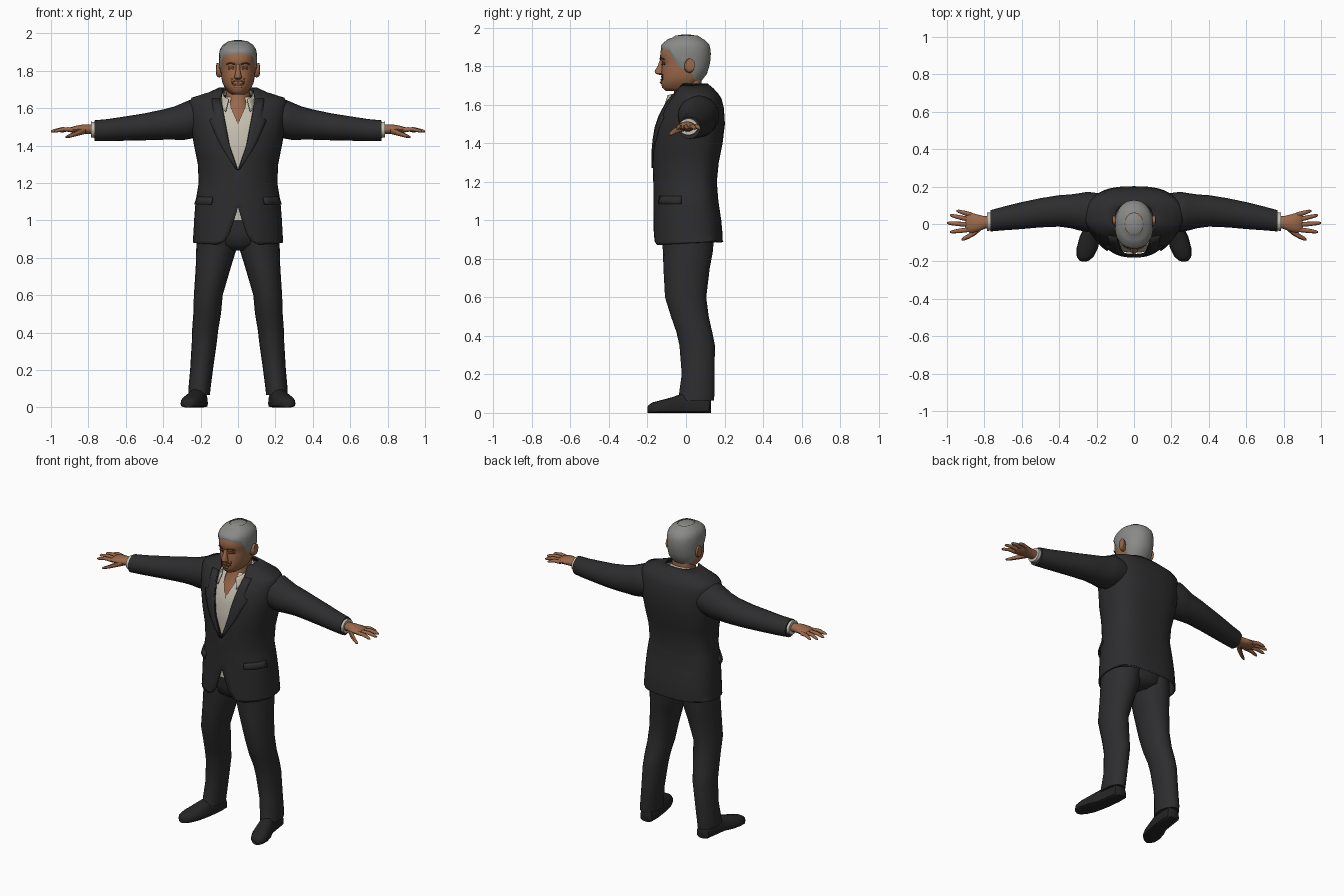
import bpy, bmesh, math
from mathutils import Vector

def material(name, rgb):
    m = bpy.data.materials.new(name)
    m.diffuse_color = (*rgb, 1)
    return m

SUIT = material("charcoal_cloth", (0.026, 0.026, 0.028))
SHOE = material("black_leather", (0.018, 0.018, 0.019))
SHIRT = material("cream_cotton", (0.56, 0.52, 0.43))
SKIN = material("tan_skin", (0.33, 0.14, 0.068))
DARK = material("creased_skin", (0.13, 0.052, 0.028))
HAIR = material("grey_hair", (0.25, 0.25, 0.24))

def lerp(table, z):
    """Interpolate rows (z, a, b, ...) at height z."""
    if z <= table[0][0]:
        return table[0][1:]
    for p, q in zip(table, table[1:]):
        if z <= q[0]:
            k = (z - p[0]) / (q[0] - p[0])
            return [a + (b - a) * k for a, b in zip(p[1:], q[1:])]
    return table[-1][1:]

def spow(v, p):
    return math.copysign(abs(v) ** p, v)

def section(table, z, t, off=0, cy=0.03, pf=0.95, pb=0.75):
    """Point on a body outline: t=0 is the front, t=pi the back."""
    w, f, b = lerp(table, z)
    c, p = math.cos(t), pf if math.cos(t) > 0 else pb
    depth = (cy - f if c > 0 else b - cy) + off
    return Vector(((w + off) * spow(math.sin(t), p), cy - depth * spow(c, p), z))

def angle_at(table, z, x, p=0.95):
    return math.asin(min(1, (abs(x) / lerp(table, z)[0]) ** (1 / p)))

def grid(name, mat, fn, rows, cols, closed=False, caps=False, thick=0, smooth=50):
    """Surface through the points fn(row, col)."""
    bm = bmesh.new()
    v = [[bm.verts.new(fn(i, j)) for j in range(cols)] for i in range(rows)]
    for i in range(rows - 1):
        for j in range(cols if closed else cols - 1):
            k = (j + 1) % cols
            bm.faces.new((v[i][j], v[i][k], v[i + 1][k], v[i + 1][j]))
    if caps:
        bm.faces.new(v[0])
        bm.faces.new(v[-1])
    bmesh.ops.remove_doubles(bm, verts=bm.verts, dist=1e-5)
    bmesh.ops.recalc_face_normals(bm, faces=bm.faces)
    me = bpy.data.meshes.new(name)
    bm.to_mesh(me)
    bm.free()
    ob = bpy.data.objects.new(name, me)
    bpy.context.collection.objects.link(ob)
    me.materials.append(mat)
    if thick:
        mod = ob.modifiers.new("thickness", 'SOLIDIFY')
        mod.thickness, mod.offset = thick, 0
    bpy.ops.object.select_all(action='DESELECT')
    ob.select_set(True)
    bpy.context.view_layer.objects.active = ob
    bpy.ops.object.shade_smooth_by_angle(angle=math.radians(smooth))
    return ob

X, Y, Z = Vector((1, 0, 0)), Vector((0, 1, 0)), Vector((0, 0, 1))

def tube(name, mat, rings, u, v, s=1, n=16):
    """Closed loft of ellipses (x, y, z, radius_u, radius_v); s mirrors in x."""
    def fn(i, j):
        x, y, z, a, b = rings[i]
        t = 2 * math.pi * j / n
        p = Vector((x, y, z)) + u * a * math.cos(t) + v * b * math.sin(t)
        return Vector((p.x * s, p.y, p.z))
    return grid(name, mat, fn, len(rings), n, True, True)

# --- jacket: height, half width, front y, back y
BODY = [(0.87, .237, -.165, .19), (1.0, .23, -.165, .178), (1.1, .222, -.165, .163),
        (1.2, .205, -.165, .155), (1.3, .21, -.168, .165), (1.4, .23, -.168, .185),
        (1.5, .248, -.153, .197), (1.58, .256, -.12, .192), (1.63, .256, -.085, .18),
        (1.652, .245, -.065, .165), (1.68, .155, -.05, .14), (1.705, .1, -.04, .11)]
OPEN = [(0.87, .11), (.89, .07), (.93, .045), (1.07, 0), (1.27, 0), (1.4, .045),
        (1.6, .082), (1.652, .09), (1.705, .08)]
ZS = sorted({r[0] for r in BODY} | {r[0] for r in OPEN} | {1.13, 1.17, 1.34, 1.45, 1.54, 1.61})

def jacket(i, j):
    z = ZS[i]
    t0 = angle_at(BODY, z, lerp(OPEN, z)[0])
    t = t0 + (2 * math.pi - 2 * t0) * j / 44
    p = section(BODY, z, t)
    if i == 0:
        p.z += 0.012 * (1 - math.cos(t))
    return p
grid("jacket", SUIT, jacket, len(ZS), 45, thick=0.01)

# --- panels lying on the jacket
LAPEL = [(1.27, .008), (1.42, .05), (1.535, .078), (1.55, .05), (1.66, .045)]
LZ = [1.27, 1.32, 1.37, 1.42, 1.48, 1.535, 1.55, 1.6, 1.65]
for s, side in ((1, "left"), (-1, "right")):
    def lapel(i, j):
        z = LZ[i]
        x = lerp(OPEN, z)[0] + lerp(LAPEL, z)[0] * j / 3
        p = section(BODY, z, angle_at(BODY, z, x), 0.008)
        return Vector((s * p.x, p.y, p.z))
    grid("lapel_" + side, SUIT, lapel, len(LZ), 4, thick=0.008)

    def flap(i, j):
        z = 1.085 + 0.02 * i
        p = section(BODY, z, 0.62 + 0.14 * j, 0.014 - 0.004 * i)
        return Vector((s * p.x, p.y, p.z))
    grid("pocket_flap_" + side, SUIT, flap, 3, 6, thick=0.008)

# --- shirt with open neck, and collar
def shirt(i, j):
    z = 1.0 + 0.66 * i / 22
    e = lerp([(1.52, 0), (1.63, .052), (1.66, .055)], z)[0]
    t0 = angle_at(BODY, z, e)
    p = section(BODY, z, t0 + (2 * math.pi - 2 * t0) * j / 36, -0.014)
    if z > 1.6:
        p.x *= 1 - (z - 1.6) * 5
    return p
grid("shirt", SHIRT, shirt, 23, 37)

def collar(i, j):
    t = 0.68 + (2 * math.pi - 1.36) * j / 28
    back = (1 - math.cos(t)) / 2
    k = i / 3
    drop = 0.03 + 0.05 * max(0, math.cos(t)) ** 1.2
    w = .078 + .027 * k
    d = (.12 + .028 * k) if math.cos(t) > 0 else (.092 + .015 * k)
    return Vector((w * math.sin(t), -d * math.cos(t), 1.64 + 0.068 * back - drop * k))
grid("shirt_collar", SHIRT, collar, 4, 29, thick=0.006)

# --- neck and chest
NECK = [(1.44, .1, -.14, .1), (1.52, .1, -.124, .1), (1.58, .09, -.096, .09),
        (1.63, .072, -.066, .085), (1.68, .064, -.06, .082), (1.74, .064, -.05, .08)]
grid("neck", SKIN, lambda i, j: section(NECK, NECK[i][0], j * math.pi / 12),
     len(NECK), 24, True, True)

# --- head
HEAD = [(1.672, .035, -.105, .02), (1.688, .055, -.124, .04), (1.715, .074, -.13, .07),
        (1.735, .083, -.127, .085), (1.76, .088, -.129, .1), (1.80, .091, -.125, .112),
        (1.818, .092, -.122, .116), (1.838, .093, -.135, .119), (1.88, .094, -.132, .12),
        (1.915, .088, -.116, .111), (1.94, .07, -.085, .085), (1.954, .038, -.045, .05)]
def skull(z, t, off=0):
    return section(HEAD, z, t, off, 0, 0.88, 0.95)
grid("head", SKIN, lambda i, j: skull(HEAD[i][0], j * math.pi / 16), len(HEAD), 32, True, True)

# hair cap: lower edge follows the hairline around the head
HAIRLINE = [(0, 1.892), (.6, 1.885), (.95, 1.875), (1.15, 1.83), (1.35, 1.79), (1.55, 1.785),
            (1.7, 1.80), (1.95, 1.74), (2.3, 1.722), (3.15, 1.718)]
def hair(i, j):
    t = j * math.pi / 20
    low = lerp(HAIRLINE, min(t, 2 * math.pi - t))[0]
    p = skull(low + (1.954 - low) * (i / 9) ** 0.8, t, 0.003 if i == 0 else 0.009)
    if i == 9:
        p.z += 0.006
    return p
grid("hair", HAIR, hair, 10, 40, True)
tube("hair_crown", HAIR, [(0, 0, 1.954, .047, .056), (0, 0, 1.962, .03, .038),
                          (0, 0, 1.964, .01, .012)], X, Y, n=20)

# --- face
tube("nose", SKIN, [(0, -.128, 1.832, .01, .008), (0, -.134, 1.80, .012, .014),
                    (0, -.138, 1.775, .018, .026), (0, -.134, 1.762, .022, .026),
                    (0, -.126, 1.754, .014, .012)], X, Y, n=10)
def face_patch(name, mat, t0, t1, z0, z1, bow=0, off=0.003):
    def fn(i, j):
        k = j / 6
        return skull(z0 + (z1 - z0) * i / 2 + bow * math.sin(k * math.pi),
                     t0 + (t1 - t0) * k, off)
    grid(name, mat, fn, 3, 7, thick=0.003)
face_patch("mouth", DARK, -.3, .3, 1.722, 1.729, 0.004)
face_patch("lower_lip", SKIN, -.22, .22, 1.71, 1.72, 0, 0.005)
face_patch("upper_lip", DARK, -.26, .26, 1.739, 1.745, 0.004, 0.001)
for s, side in ((1, "left"), (-1, "right")):
    face_patch("eye_" + side, DARK, s * .18, s * .55, 1.806, 1.82, 0.003)
    face_patch("eyebrow_" + side, DARK, s * .14, s * .62, 1.832, 1.839, 0.005, 0.003)
    face_patch("cheek_crease_" + side, DARK, s * .3, s * .38, 1.728, 1.758, 0, 0.001)
    tube("ear_" + side, SKIN, [(.088, .012, 1.8, .022, .034), (.104, .018, 1.802, .026, .038),
                               (.115, .022, 1.806, .024, .034), (.117, .022, 1.806, .012, .02)],
         Y, Z, s, 12)

    # --- arms
    tube("sleeve_" + side, SUIT, [
        (.19, .065, 1.545, .1, .09), (.25, .065, 1.542, .107, .105), (.29, .065, 1.53, .1, .1),
        (.34, .068, 1.52, .09, .089), (.4, .07, 1.512, .084, .081), (.5, .06, 1.5, .078, .072),
        (.6, .045, 1.491, .072, .065), (.7, .029, 1.482, .063, .059),
        (.768, .017, 1.479, .057, .056)], Y, Z, s, 20)
    tube("shirt_cuff_" + side, SHIRT, [(.74, .015, 1.482, .048, .044),
                                       (.785, .012, 1.485, .049, .043)], Y, Z, s, 18)
    # --- hands
    tube("palm_" + side, SKIN, [
        (.77, .01, 1.485, .032, .026), (.80, .008, 1.487, .034, .026),
        (.83, .005, 1.488, .044, .025), (.865, .006, 1.487, .053, .02),
        (.895, .008, 1.484, .05, .014), (.902, .008, 1.483, .042, .008)], Y, Z, s, 14)
    tips = (("little", .87, .05, .95, .07), ("ring", .885, .025, .985, .047),
            ("middle", .888, -.003, 1.0, .005), ("index", .882, -.03, .985, -.043))
    for nm, x0, y0, x1, y1 in tips:
        mid = ((x0 + x1) / 2, (y0 + y1) / 2, 1.487)
        tube(f"{nm}_finger_{side}", SKIN, [
            (x0, y0, 1.484, .013, .012), (*mid, .012, .011),
            (x1 - .012, y1 - (y1 - y0) * .1, 1.478, .009, .009),
            (x1, y1, 1.475, .004, .004)], Y, Z, s, 8)
    tube("thumb_" + side, SKIN, [
        (.815, -.01, 1.482, .022, .02), (.85, -.042, 1.47, .019, .016),
        (.885, -.066, 1.457, .014, .012), (.91, -.078, 1.448, .011, .009),
        (.922, -.083, 1.445, .004, .004)], Y, Z, s, 8)

    # --- trouser legs
    tube("trouser_leg_" + side, SUIT, [
        (.208, .052, .065, .058, .093), (.206, .056, .1, .059, .092), (.195, .063, .2, .061, .085),
        (.18, .058, .35, .067, .092), (.175, .043, .42, .07, .093), (.165, .02, .5, .074, .098),
        (.159, -.002, .6, .077, .107), (.132, .003, .75, .094, .12), (.117, .01, .84, .107, .13),
        (.11, .01, .92, .108, .135)], X, Y, s, 20)

    # --- shoes: rings from heel to toe (y, centre x, half width, height)
    SHOES = [(.13, .203, .025, .06), (.12, .204, .042, .08), (.06, .208, .047, .1),
             (-.02, .218, .048, .1), (-.07, .235, .056, .082), (-.13, .25, .057, .066),
             (-.175, .261, .045, .054), (-.195, .266, .026, .04), (-.2, .267, .012, .03)]
    def shoe(i, j):
        y, x, w, h = SHOES[i]
        t = 2 * math.pi * j / 16
        z = 0.02 + (h - 0.02) * math.sin(t) if math.sin(t) >= 0 else 0.02 + 0.02 * spow(math.sin(t), .4)
        return Vector((s * (x + w * spow(math.cos(t), .7)), y, max(0, z)))
    grid("shoe_" + side, SHOE, shoe, len(SHOES), 16, True, True)

# --- hips joining the legs
tube("trouser_hips", SUIT, [(0, .012, .84, .06, .085), (0, .012, .87, .17, .128),
                            (0, .01, .93, .21, .137), (0, .005, 1.1, .19, .13)], X, Y, n=24)
